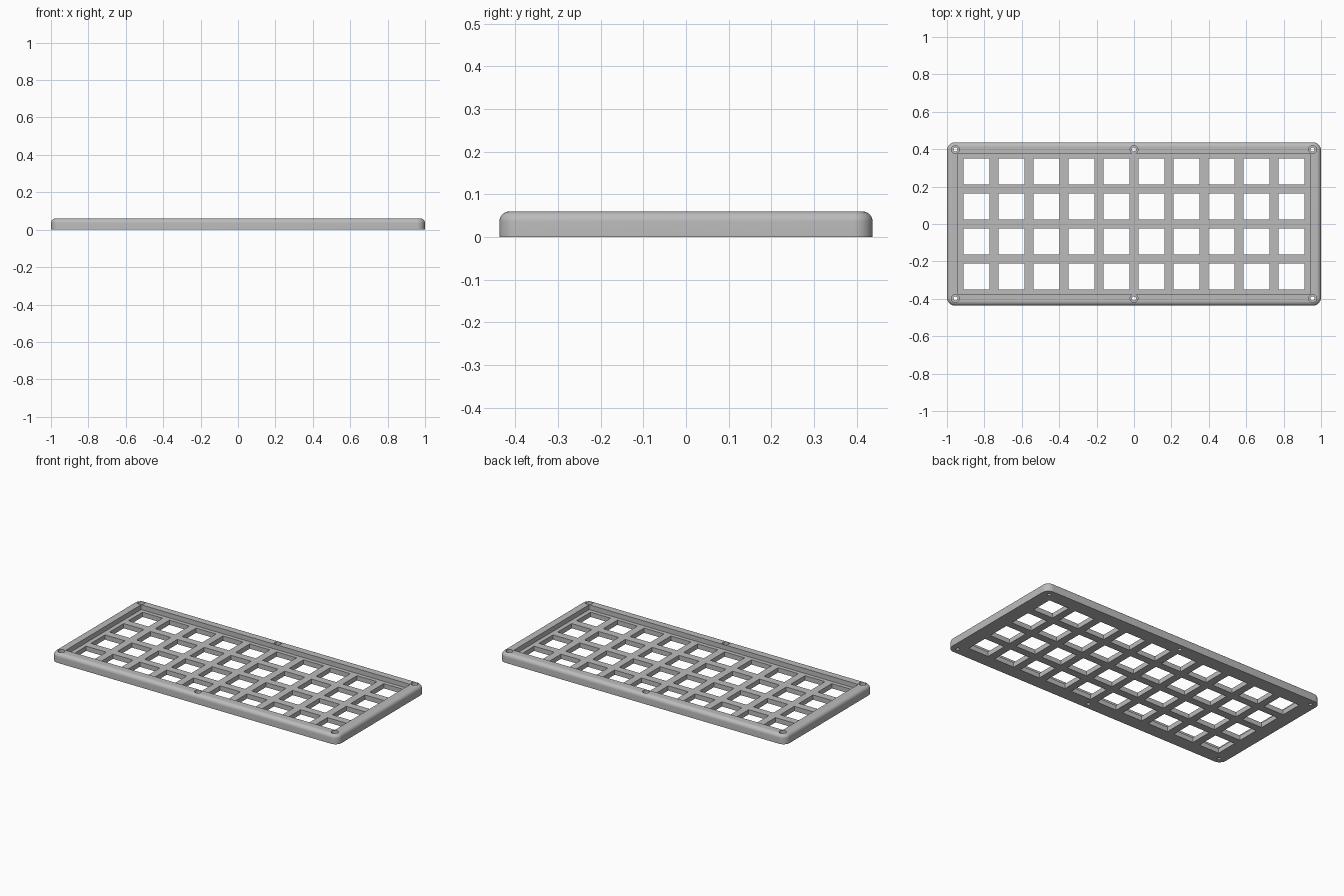
import bpy, bmesh
from mathutils import Matrix, Vector

old = bpy.data.objects.get("Cube")
if old:
    bpy.data.objects.remove(old, do_unlink=True)

HALF_X, HALF_Y, HEIGHT = 1.0, 0.437, 0.06
FLOOR = 0.03                      # thickness of the switch plate
PITCH, CELL = 0.1873, 0.14
COLS, ROWS = 10, 4
SCREWS = [(x, y) for x in (-0.955, 0, 0.955) for y in (-0.398, 0.398)]

grey = bpy.data.materials.new("grey plastic")
grey.use_nodes = True
grey.diffuse_color = (0.5, 0.5, 0.5, 1)
grey.node_tree.nodes["Principled BSDF"].inputs["Base Color"].default_value = (0.5, 0.5, 0.5, 1)


def add_box(bm, centre, size):
    m = Matrix.Translation(centre) @ Matrix.Diagonal((*size, 1))
    return bmesh.ops.create_cube(bm, size=1, matrix=m)


def add_cylinder(bm, centre, radius, depth):
    bmesh.ops.create_cone(bm, cap_ends=True, segments=32, radius1=radius, radius2=radius,
                          depth=depth, matrix=Matrix.Translation(centre))


def make_object(name, bm):
    mesh = bpy.data.meshes.new(name)
    bm.to_mesh(mesh)
    bm.free()
    mesh.materials.append(grey)
    ob = bpy.data.objects.new(name, mesh)
    bpy.context.collection.objects.link(ob)
    return ob


def cut(target, name, bm):
    cutter = make_object(name, bm)
    cutter.hide_render = True
    mod = target.modifiers.new(name, "BOOLEAN")
    mod.operation, mod.solver, mod.object = "DIFFERENCE", "EXACT", cutter
    bpy.context.view_layer.objects.active = target
    bpy.ops.object.modifier_apply(modifier=mod.name)
    bpy.data.objects.remove(cutter, do_unlink=True)


# Case body: rounded corners, then a fillet round the top edge
bm = bmesh.new()
add_box(bm, (0, 0, HEIGHT / 2), (2 * HALF_X, 2 * HALF_Y, HEIGHT))
upright = [e for e in bm.edges if abs(e.verts[0].co.z - e.verts[1].co.z) > 0.01]
bmesh.ops.bevel(bm, geom=upright, offset=0.045, segments=10, profile=0.5, affect="EDGES")
rim = [e for e in bm.edges if all(v.co.z > HEIGHT - 0.001 for v in e.verts)]
bmesh.ops.bevel(bm, geom=rim, offset=0.024, segments=8, profile=0.5, affect="EDGES")
case = make_object("keyboard_case", bm)

# Recess inside the rim
bm = bmesh.new()
add_box(bm, (0, 0, FLOOR + 0.05), (1.88, 0.752, 0.1))
cut(case, "recess_cutter", bm)

# Grid of square switch openings
bm = bmesh.new()
for i in range(COLS):
    for j in range(ROWS):
        x = (i - (COLS - 1) / 2) * PITCH
        y = (j - (ROWS - 1) / 2) * PITCH
        add_box(bm, (x, y, 0), (CELL, CELL, 0.2))
cut(case, "switch_cutter", bm)

# Counterbored screw holes
for name, radius, base in (("head_cutter", 0.021, FLOOR + 0.005), ("shaft_cutter", 0.011, -0.05)):
    bm = bmesh.new()
    for x, y in SCREWS:
        add_cylinder(bm, Vector((x, y, base + 0.1)), radius, 0.2)
    cut(case, name, bm)

# Smooth fillets with sharp edges kept
bpy.ops.object.select_all(action="DESELECT")
case.select_set(True)
bpy.context.view_layer.objects.active = case
bpy.ops.object.shade_smooth_by_angle(angle=0.6)
